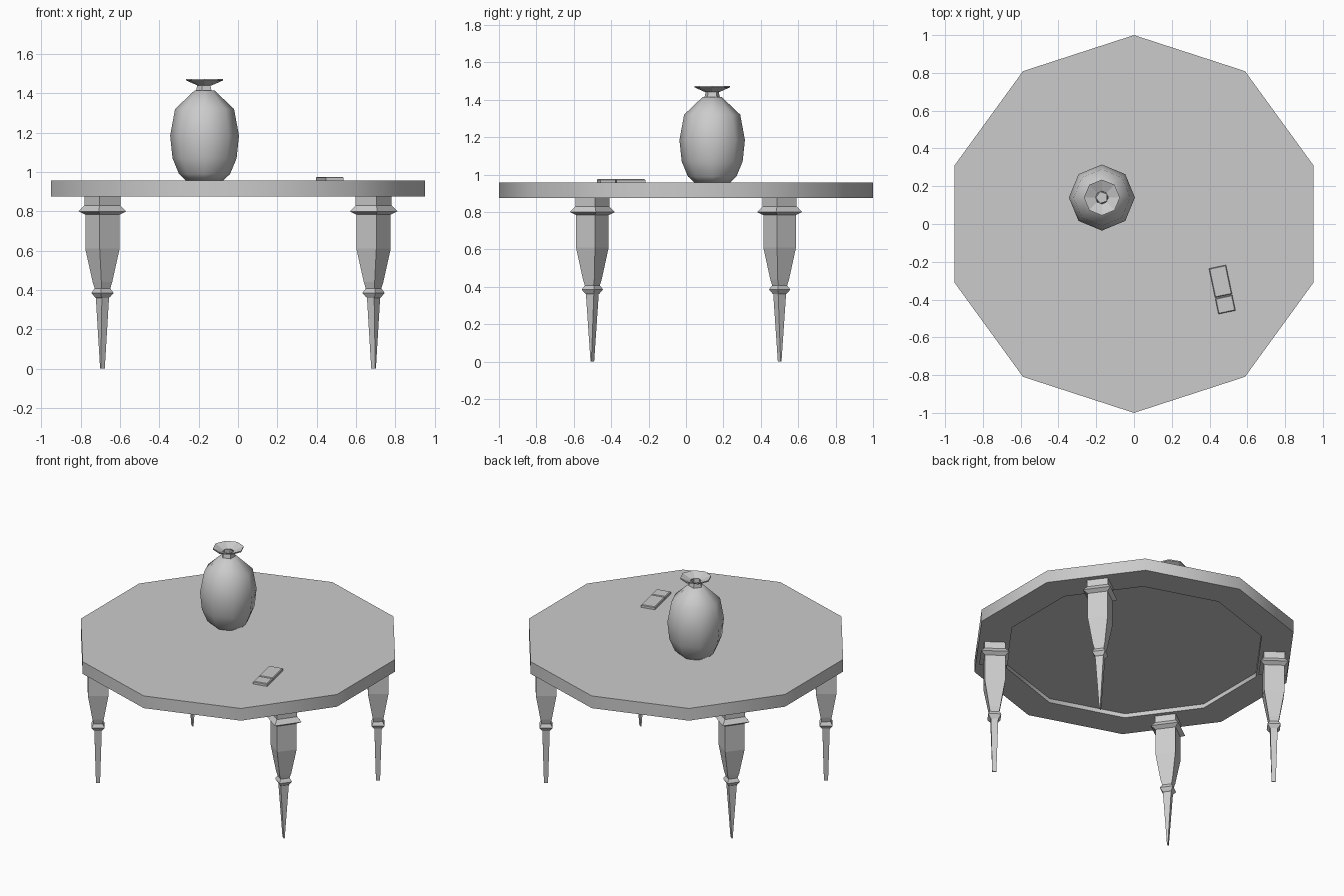
import bpy, bmesh
from math import sin, cos, pi, radians
from mathutils import Matrix, Vector

if "Cube" in bpy.data.objects:
    bpy.data.objects.remove(bpy.data.objects["Cube"])


def finish(name, bm, smooth=None):
    bmesh.ops.recalc_face_normals(bm, faces=bm.faces)
    mesh = bpy.data.meshes.new(name)
    bm.to_mesh(mesh)
    bm.free()
    ob = bpy.data.objects.new(name, mesh)
    bpy.context.collection.objects.link(ob)
    if smooth:
        bpy.ops.object.select_all(action='DESELECT')
        ob.select_set(True)
        bpy.context.view_layer.objects.active = ob
        bpy.ops.object.shade_smooth_by_angle(angle=radians(smooth))
    return ob


def loft(name, rings, matrix=Matrix(), smooth=None, cap_start=True, cap_end=True):
    """Join rings of equal point count with quads and cap the ends."""
    bm = bmesh.new()
    loops = [[bm.verts.new(matrix @ Vector(p)) for p in r] for r in rings]
    n = len(loops[0])
    for a, b in zip(loops, loops[1:]):
        for i in range(n):
            j = (i + 1) % n
            bm.faces.new((a[i], a[j], b[j], b[i]))
    if cap_start:
        bm.faces.new(loops[0])
    if cap_end:
        bm.faces.new(loops[-1])
    return finish(name, bm, smooth)


def lathe(name, profile, sides, start, centre=(0, 0), **kw):
    rings = [[(r * cos(start + 2 * pi * i / sides), r * sin(start + 2 * pi * i / sides), z)
              for i in range(sides)] for r, z in profile]
    return loft(name, rings, Matrix.Translation((*centre, 0)), **kw)


# Ten-sided table top with a shallow recess underneath
lathe("table_top", [(0.8, 0.903), (0.8, 0.875), (1, 0.875), (1, 0.957)],
      10, pi / 2, smooth=40)

# Four legs facing outward: (z, radial width, tangential width)
leg_profile = [(0, .025, .006), (.36, .045, .052), (.365, .055, .058),
               (.385, .08, .082), (.408, .056, .058), (.44, .068, .075),
               (.61, .125, .125), (.783, .125, .125), (.80, .173, .173),
               (.83, .13, .13), (.876, .13, .13)]
for side, angle in (("back_right", 36), ("back_left", 144),
                    ("front_left", 216), ("front_right", 324)):
    rings = [[(sx * r / 2, sy * t / 2, z) for sx, sy in ((-1, -1), (1, -1), (1, 1), (-1, 1))]
             for z, r, t in leg_profile]
    place = Matrix.Rotation(radians(angle), 4, 'Z') @ Matrix.Translation((0.852, 0, 0))
    loft(side + "_leg", rings, place)

# Vase: octagonal body, five-sided neck, flared lip
spot = (-0.17, 0.14)
lathe("vase_body", [(.095, .957), (.13, .99), (.163, 1.07), (.175, 1.185),
                    (.15, 1.32), (.05, 1.415)], 8, 0, spot, smooth=60)
lathe("vase_neck", [(.045, 1.405), (.036, 1.445), (.03, 1.448), (.03, 1.417)],
      5, pi, spot, cap_start=False)
lathe("vase_lip", [(.034, 1.448), (.036, 1.44), (.095, 1.466), (.095, 1.474), (.034, 1.448)],
      8, 0, spot, cap_start=False, cap_end=False)

# Small flat case lying on the table, in two pieces
place = Matrix.Translation((.467, -.347, .966)) @ Matrix.Rotation(radians(11.8), 4, 'Z')
for name, y0, y1 in (("case_body", -.034, .123), ("case_lid", -.123, -.039)):
    bm = bmesh.new()
    bmesh.ops.create_cube(bm, size=1)
    bmesh.ops.scale(bm, vec=(.092, y1 - y0, .018), verts=bm.verts)
    bmesh.ops.translate(bm, vec=(0, (y0 + y1) / 2, 0), verts=bm.verts)
    top = [e for e in bm.edges if all(v.co.z > 0 for v in e.verts)]
    bmesh.ops.bevel(bm, geom=top, offset=.004, segments=1, affect='EDGES')
    bmesh.ops.transform(bm, matrix=place, verts=bm.verts)
    finish(name, bm)
